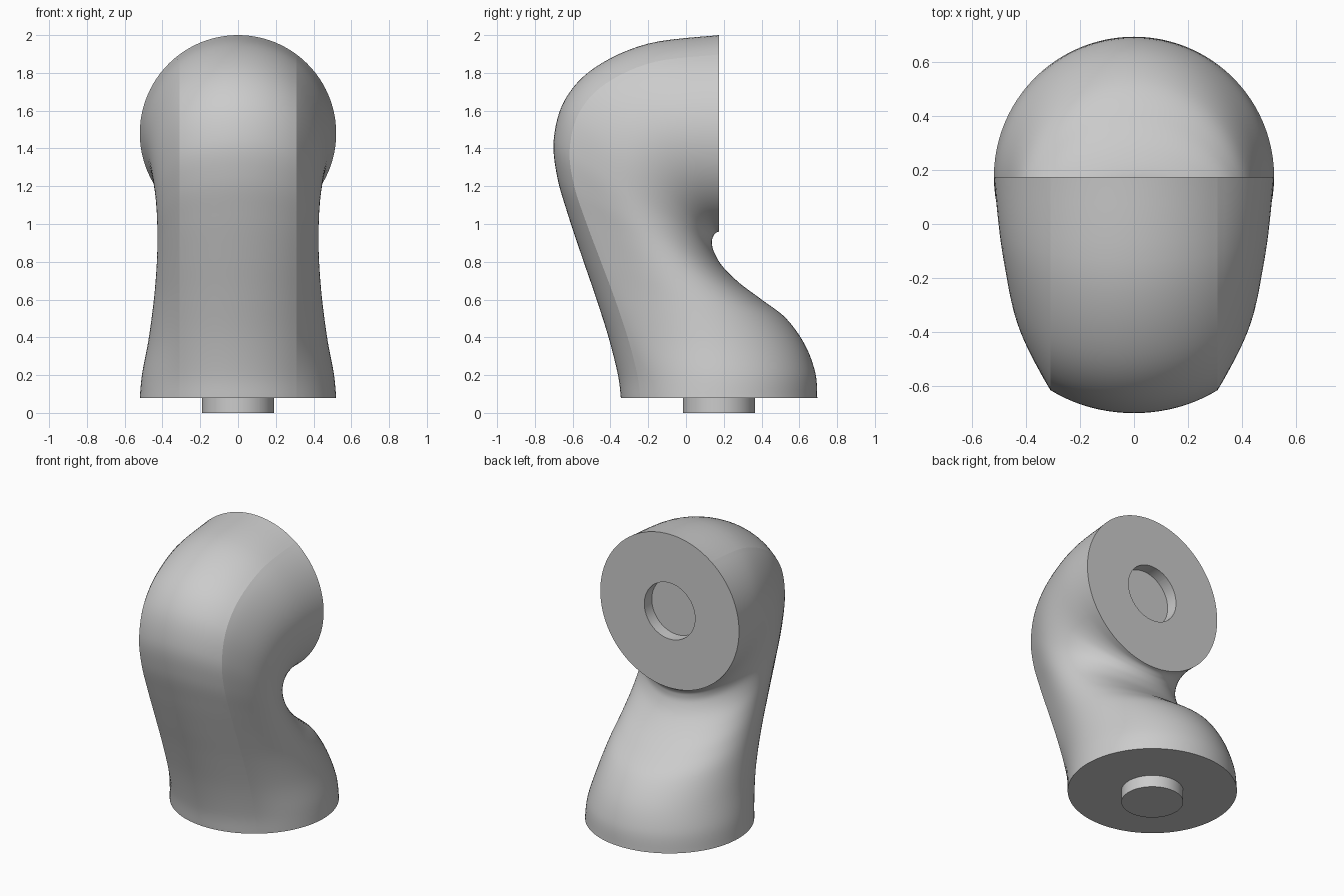
import bpy, bmesh, math
from mathutils import Vector

if "Cube" in bpy.data.objects:
    bpy.data.objects.remove(bpy.data.objects["Cube"])

R, CORNER = 0.52, 0.31            # end circle radius, half width between the creases
A0 = math.asin(CORNER / R)        # crease angle on the circle
U0 = R - R * math.cos(A0)         # depth of the crease behind the front
PEG, STEP = 0.19, 0.08            # peg / socket radius and depth

# Guide sections: outer y, z, inner y, z, half width
KEYS = [(-.345, .08, .695, .08, .52), (-.36, .2, .685, .21, .508),
        (-.41, .4, .63, .36, .475), (-.48, .62, .53, .5, .45),
        (-.552, .83, .4, .6, .435), (-.625, 1.05, .28, .69, .427),
        (-.682, 1.25, .19, .78, .428), (-.70, 1.45, .145, .86, .437),
        (-.64, 1.66, .138, .91, .455), (-.48, 1.83, .145, .935, .475),
        (-.2, 1.955, .157, .952, .50), (.175, 2.0, .175, .96, .52)]


def spline(keys, sub):
    """Smooth interpolation through the guide sections."""
    out = []
    p = [keys[0]] + keys + [keys[-1]]
    for i in range(1, len(p) - 2):
        for s in range(sub):
            t = s / sub
            out.append(tuple(0.5 * (2 * b + (c - a) * t + (2 * a - 5 * b + 4 * c - d) * t * t
                                    + (3 * b - a - 3 * c + d) * t ** 3)
                             for a, b, c, d in zip(*p[i - 1:i + 3])))
    return out + [keys[-1]]


# Angles around one section: front arc, widening side, back half, then mirrored
half = ([A0 * i / 10 for i in range(10)]
        + [A0 + (math.pi / 2 - A0) * i / 14 for i in range(14)]
        + [math.pi / 2 * (1 + i / 24) for i in range(25)])
angles = half + [-a for a in reversed(half[1:-1])]
N = len(angles)
CREASES = (10, N - 10)


def section(oy, oz, iy, iz, w):
    o, i = Vector((0, oy, oz)), Vector((0, iy, iz))
    d = (i - o).length
    direction = (i - o) / d
    k = (R - w) / 0.1
    pts = []
    for a in angles:
        b = abs(a)
        x, u = R * math.sin(b), R - R * math.cos(b)
        if b > A0 - 1e-6:
            u = U0 + (u - U0) * (d - U0) / (2 * R - U0)
            if b < math.pi / 2:
                q = (b - A0) / (math.pi / 2 - A0)
                f = (x - CORNER) / (R - CORNER) - 0.25 * k * math.sin(math.pi * q) * (1 - q)
                x = CORNER + (w - CORNER) * f
            else:
                x *= w / R
        pts.append(o + direction * u + Vector((math.copysign(x, a), 0, 0)))
    return pts


def loft(name, rings, creases=()):
    """Skin equal rings, cap both ends and mark hard edges."""
    bm = bmesh.new()
    vs = [[bm.verts.new(p) for p in r] for r in rings]
    for r, s in zip(vs, vs[1:]):
        for j in range(N):
            bm.faces.new((r[j], r[(j + 1) % N], s[(j + 1) % N], s[j]))
    bm.faces.new(vs[0])
    bm.faces.new(vs[-1])
    bmesh.ops.recalc_face_normals(bm, faces=bm.faces)
    for f in bm.faces:
        f.smooth = True
    for e in bm.edges:
        e.smooth = e.calc_face_angle(0) < math.radians(40)
    for r, s in zip(vs, vs[1:]):
        for c in creases:
            bm.edges.get((r[c], s[c])).smooth = False
    mesh = bpy.data.meshes.new(name)
    bm.to_mesh(mesh)
    bm.free()
    ob = bpy.data.objects.new(name, mesh)
    bpy.context.collection.objects.link(ob)
    return ob


def end_ring(y):
    """Socket circle parallel to the upper end face."""
    return [Vector((PEG * math.sin(a), y, 1.48 + PEG * math.cos(a))) for a in angles]


def peg_ring(z):
    return [Vector((PEG * math.sin(a), 0.175 - PEG * math.cos(a), z)) for a in angles]


# Bent body with a recessed socket in its upper end and a peg under its base
rings = [peg_ring(0), peg_ring(STEP)]
rings += [section(*k) for k in spline(KEYS, 6)]
rings += [end_ring(0.175), end_ring(0.175 - STEP)]
loft("elbow_body", rings, CREASES)
